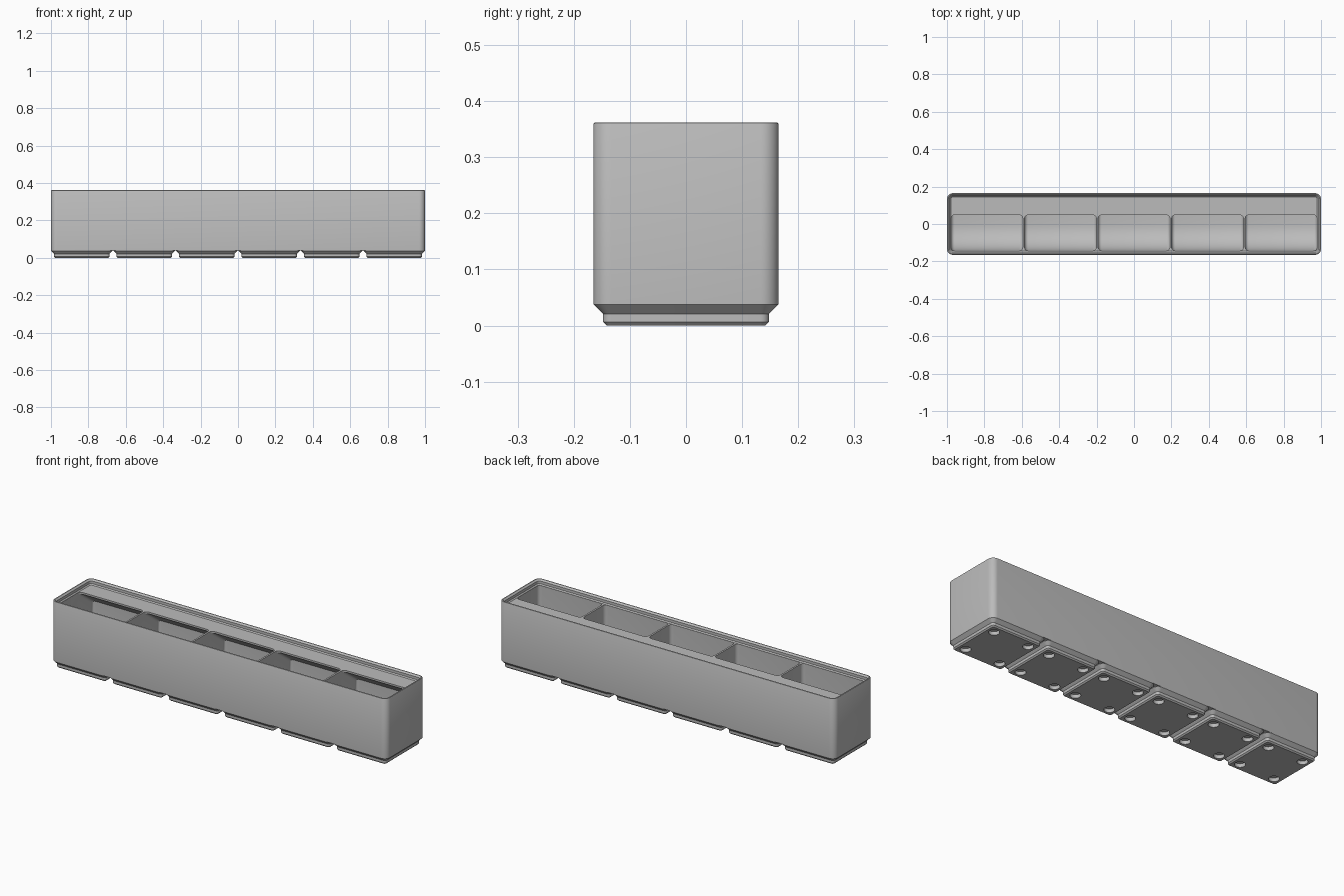
import bpy, bmesh, math
from mathutils import Matrix, Vector

if "Cube" in bpy.data.objects:
    bpy.data.objects.remove(bpy.data.objects["Cube"])

U = 2 / 251.5            # millimetres to scene units
HX, HY = 125.75, 20.75   # half size of the bin
PITCH = 42
DECK, FLOOR = 42, 7.2    # compartment top and floor heights

grey = bpy.data.materials.new("plain grey")
grey.use_nodes = True
colour = (0.5, 0.5, 0.5, 1)
grey.diffuse_color = colour
grey.node_tree.nodes["Principled BSDF"].inputs["Base Color"].default_value = colour


def rounded_ring(bm, cx, hx, hy, r, z, steps=8):
    """Ring of vertices around a rounded rectangle."""
    ring = []
    for k, (sx, sy) in enumerate([(1, 1), (-1, 1), (-1, -1), (1, -1)]):
        for i in range(steps + 1):
            a = math.pi / 2 * (k + i / steps)
            ring.append(bm.verts.new((cx + sx * (hx - r) + r * math.cos(a),
                                      sy * (hy - r) + r * math.sin(a), z)))
    return ring


def loft(bm, cx, hx, hy, layers):
    """Closed solid through rounded rectangles given as (inset, height)."""
    rings = [rounded_ring(bm, cx, hx - d, hy - d, 4 - d, z) for d, z in layers]
    for low, high in zip(rings, rings[1:]):
        for i in range(len(low)):
            j = (i + 1) % len(low)
            bm.faces.new((low[i], low[j], high[j], high[i]))
    bm.faces.new(rings[0][::-1])
    bm.faces.new(rings[-1])


def finish(bm, name):
    bmesh.ops.recalc_face_normals(bm, faces=bm.faces)
    bmesh.ops.scale(bm, vec=(U, U, U), verts=bm.verts)
    mesh = bpy.data.meshes.new(name)
    bm.to_mesh(mesh)
    bm.free()
    mesh.materials.append(grey)
    obj = bpy.data.objects.new(name, mesh)
    bpy.context.collection.objects.link(obj)
    return obj


def activate(obj):
    bpy.ops.object.select_all(action="DESELECT")
    obj.select_set(True)
    bpy.context.view_layer.objects.active = obj


def carve(obj, cutter):
    """Subtract the cutter, then shade smooth with sharp edges."""
    cutter.hide_render = True
    mod = obj.modifiers.new("carve", "BOOLEAN")
    mod.operation, mod.solver, mod.object = "DIFFERENCE", "EXACT", cutter
    activate(obj)
    bpy.ops.object.modifier_apply(modifier=mod.name)
    bpy.data.objects.remove(cutter)
    bpy.ops.object.shade_smooth_by_angle(angle=math.radians(30))


def arc(cy, cz, r, start, end, steps):
    return [(cy + r * math.cos(math.radians(start + (end - start) * i / steps)),
             cz + r * math.sin(math.radians(start + (end - start) * i / steps)))
            for i in range(steps + 1)]


# Outer body with the stepped stacking lip
bm = bmesh.new()
loft(bm, 0, HX, HY, [(0, 5), (0, 45.1), (0.15, 45.4), (0.45, 45.55),
                     (0.85, 45.5), (1.9, 44.5), (1.9, 42.7), (2.6, DECK)])
body = finish(bm, "bin_body")

# Compartments: front scoop, rounded back floor, sloped label shelf at the back
front, back, tip = -HY + 2.75, HY - 0.95, 6.1
scoop, fillet = 17, 2.8
shelf_edge = DECK - 1.2
shelf_root = shelf_edge - (back - tip) * math.tan(math.radians(36))
profile = [(front, 60)]
profile += arc(front + scoop, FLOOR + scoop, scoop, 180, 270, 16)
profile += arc(back - fillet, FLOOR + fillet, fillet, 270, 360, 6)
profile += [(back, shelf_root), (tip, shelf_edge), (tip, 60)]

inner = HX - 2.75
wall = 1.2
bays = 5
bay_pitch = (2 * inner + wall) / bays
bm = bmesh.new()
for n in range(bays):
    x0 = -inner + n * bay_pitch
    cap = bm.faces.new([bm.verts.new((x0, y, z)) for y, z in profile])
    moved = bmesh.ops.extrude_face_region(bm, geom=[cap], use_keep_orig=True)["geom"]
    end = next(g for g in moved if isinstance(g, bmesh.types.BMFace))
    bmesh.ops.translate(bm, vec=Vector((bay_pitch - wall, 0, 0)), verts=end.verts[:])
    rims = list(cap.edges) + list(end.edges)
    bmesh.ops.recalc_face_normals(bm, faces=bm.faces)
    bmesh.ops.bevel(bm, geom=rims, offset=2.4, offset_type="OFFSET",
                    segments=5, profile=0.5, affect="EDGES")
carve(body, finish(bm, "compartment_cutter"))

# Six stepped feet with four magnet holes each
feet = bmesh.new()
holes = bmesh.new()
for n in range(6):
    cx = (n - 2.5) * PITCH
    loft(feet, cx, HY, HY, [(2.95, 0), (2.15, 0.8), (2.15, 2.6), (0, 4.75), (0, 5)])
    for sx in (-1, 1):
        for sy in (-1, 1):
            bmesh.ops.create_cone(holes, cap_ends=True, segments=32, radius1=3.25,
                                  radius2=3.25, depth=4.8,
                                  matrix=Matrix.Translation((cx + sx * 13, sy * 13, 0)))
carve(finish(feet, "base_feet"), finish(holes, "magnet_hole_cutter"))
